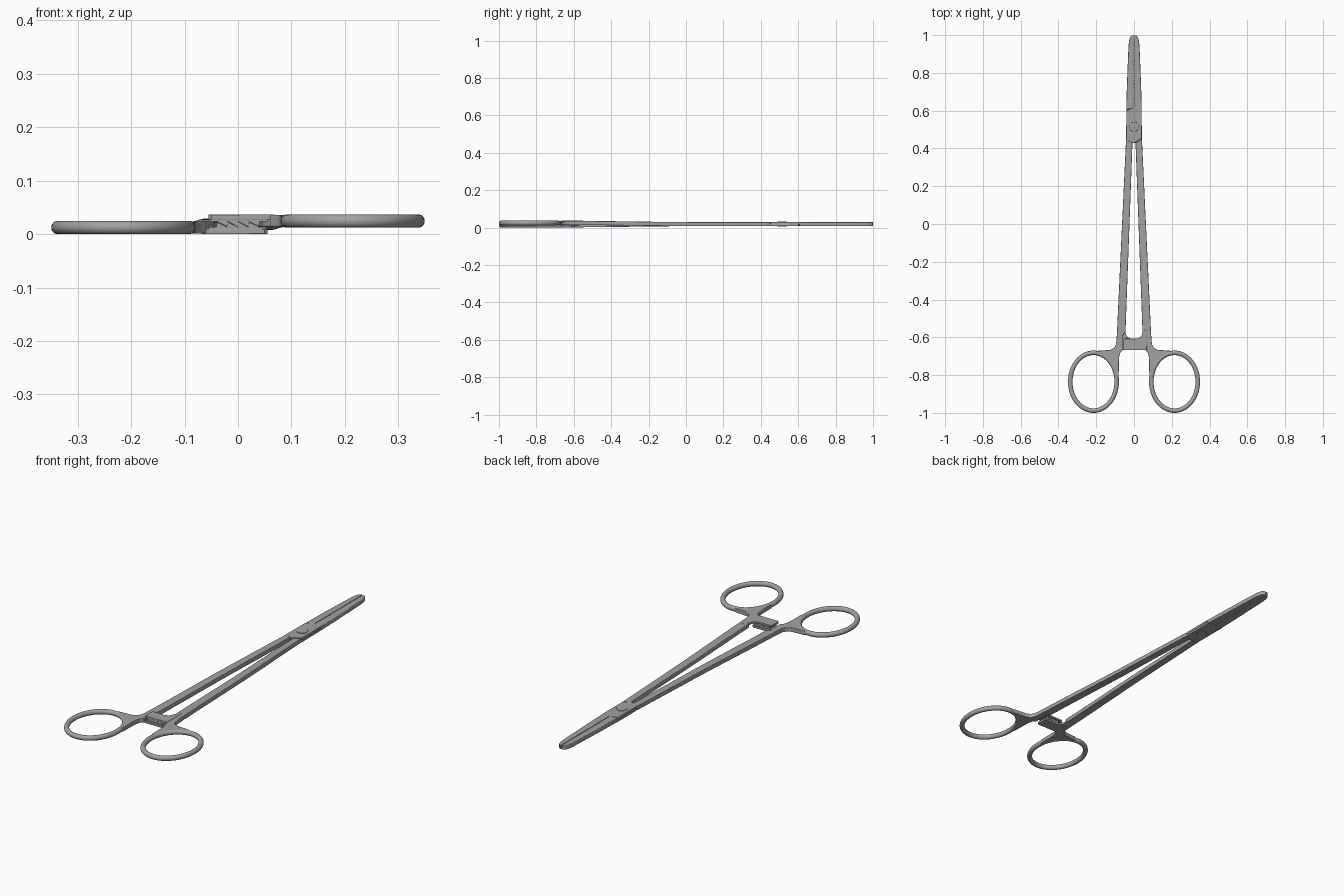
import bpy, bmesh, math
from mathutils import Matrix

if "Cube" in bpy.data.objects:
    bpy.data.objects.remove(bpy.data.objects["Cube"])

MID = 0.0185          # height of the symmetry axis (half-turn about y)
LOW = 0.0125          # centre height of the lower handle

steel = bpy.data.materials.new("dark_steel")
steel.diffuse_color = (0.36, 0.36, 0.36, 1)
steel.use_nodes = True
steel.node_tree.nodes["Principled BSDF"].inputs["Base Color"].default_value = steel.diffuse_color


def bend(y):
    """Centre height along the handle: low at the ring, middle at the joint."""
    t = min(1, max(0, (y + 0.6) / 0.62))
    return LOW + (MID - LOW) * t * t * (3 - 2 * t)


def finish(name, bm, bevel=0, segments=3, twin=True):
    bmesh.ops.recalc_face_normals(bm, faces=bm.faces)
    me = bpy.data.meshes.new(name)
    bm.to_mesh(me)
    bm.free()
    me.materials.append(steel)
    ob = bpy.data.objects.new(name, me)
    bpy.context.collection.objects.link(ob)
    if bevel:
        m = ob.modifiers.new("bevel", 'BEVEL')
        m.width, m.segments = bevel, segments
        m.limit_method, m.angle_limit = 'ANGLE', math.radians(50)
    bpy.ops.object.select_all(action='DESELECT')
    ob.select_set(True)
    bpy.context.view_layer.objects.active = ob
    bpy.ops.object.shade_smooth_by_angle(angle=math.radians(35))
    if twin:  # second half is the first turned half round about y
        other = ob.copy()
        other.name = name + "_twin"
        other.rotation_euler = (0, math.pi, 0)
        other.location = (0, 0, 2 * MID)
        bpy.context.collection.objects.link(other)
    return ob


def prism(name, pts, z0, z1, bevel=0, segments=3, cuts=(), curve=None):
    """Extrude an xy outline; optional cuts along y let it follow a height curve."""
    bm = bmesh.new()
    bm.faces.new([bm.verts.new((x, y, z0)) for x, y in pts])
    for c in cuts:
        bmesh.ops.bisect_plane(bm, geom=bm.verts[:] + bm.edges[:] + bm.faces[:],
                               plane_co=(0, c, 0), plane_no=(0, 1, 0))
    r = bmesh.ops.extrude_face_region(bm, geom=bm.faces[:])
    for v in r["geom"]:
        if isinstance(v, bmesh.types.BMVert):
            v.co.z = z1
    if curve:
        for v in bm.verts:
            v.co.z += curve(v.co.y)
    return finish(name, bm, bevel, segments)


# Finger ring: elliptical loop with an oval section
CX, CY, RX, RY = -0.2145, -0.835, 0.1230, 0.153
bm = bmesh.new()
N, M = 72, 16
loops = []
for i in range(N):
    a = 2 * math.pi * i / N
    row = []
    for j in range(M):
        b = 2 * math.pi * j / M
        d = 0.012 * math.cos(b)
        row.append(bm.verts.new((CX + (RX + d) * math.cos(a),
                                 CY + (RY + d) * math.sin(a),
                                 LOW + 0.0125 * math.sin(b))))
    loops.append(row)
for i in range(N):
    p, q = loops[i], loops[(i + 1) % N]
    for j in range(M):
        k = (j + 1) % M
        bm.faces.new((p[j], q[j], q[k], p[k]))
finish("finger_ring", bm)

# Handle shank, flaring into the ring
arc = [(CX + RX * math.cos(math.radians(a)), CY + RY * math.sin(math.radians(a)))
       for a in range(90, -1, -6)]
shank = ([(-0.042, 0.45), (-0.090, -0.57), (-0.093, -0.62), (-0.097, -0.642),
          (-0.106, -0.657), (-0.125, -0.666), (-0.16, -0.669), (-0.19, -0.671)]
         + arc +
         [(-0.081, -0.80), (-0.080, -0.73), (-0.078, -0.70), (-0.072, -0.68),
          (-0.060, -0.667), (-0.060, -0.59), (-0.045, -0.57), (-0.008, 0.43)])
prism("shank", shank, -0.011, 0.011, 0.005, 3,
      cuts=[-0.6 + 0.062 * i for i in range(11)], curve=bend)

# Ratchet plate reaching across to the other handle
plate = [(-0.068, -0.55), (-0.045, -0.57), (-0.041, -0.588), (-0.032, -0.601),
         (-0.015, -0.607), (0.050, -0.607), (0.055, -0.612), (0.055, -0.662),
         (0.050, -0.667), (-0.068, -0.667)]
prism("ratchet_plate", plate, 0, 0.010, 0.001, 2)

# Ratchet teeth: sawtooth profile in xz, extruded along y
saw = [(-0.055, 0.008), (-0.055, 0.013), (-0.040, 0.013)]
for i in range(4):
    x = -0.04 + 0.02 * i
    saw += [(x + 0.0005, MID + 0.0045), (x + 0.0195, MID - 0.0055)]
saw += [(0.052, 0.013), (0.052, 0.008)]
bm = bmesh.new()
f = bm.faces.new([bm.verts.new((x, -0.664, z)) for x, z in saw])
r = bmesh.ops.extrude_face_region(bm, geom=[f])
bmesh.ops.translate(bm, vec=(0, 0.05, 0),
                    verts=[v for v in r["geom"] if isinstance(v, bmesh.types.BMVert)])
finish("ratchet_teeth", bm)

# Lap joint plate crossing from the handle to the opposite jaw
lap = [(-0.042, 0.445), (-0.004, 0.428), (0.003, 0.430), (0.041, 0.455),
       (0.041, 0.612), (0.002, 0.618), (-0.008, 0.614), (-0.040, 0.600)]
prism("joint_plate", lap, MID, MID + 0.0112, 0.0015, 2)

# Jaw with rounded tip
jaw = [(0.004, 0.612), (0.041, 0.606), (0.038, 0.72), (0.031, 0.90), (0.028, 0.955),
       (0.025, 0.975), (0.019, 0.990), (0.011, 0.998), (0.002, 1.0), (0.002, 0.985),
       (0.004, 0.98)]
prism("jaw", jaw, MID - 0.011, MID + 0.011, 0.003, 3)

# Serrated gripping insert along the jaw
T = 40
grip = [(0.009, 0.61), (0.009, 0.985)]
for i in range(T):
    y = 0.985 - 0.375 * i / T
    grip += [(0.0005, y), (0.003, y - 0.375 * 0.5 / T)]
prism("jaw_serration", grip, MID - 0.0105, MID + 0.0105)

# Pivot screw, just proud of both joint plates
bm = bmesh.new()
bmesh.ops.create_cone(bm, cap_ends=True, segments=48, radius1=0.026, radius2=0.026,
                      depth=0.027, matrix=Matrix.Translation((0, 0.515, MID)))
finish("pivot_screw", bm, 0.001, 2, twin=False)
